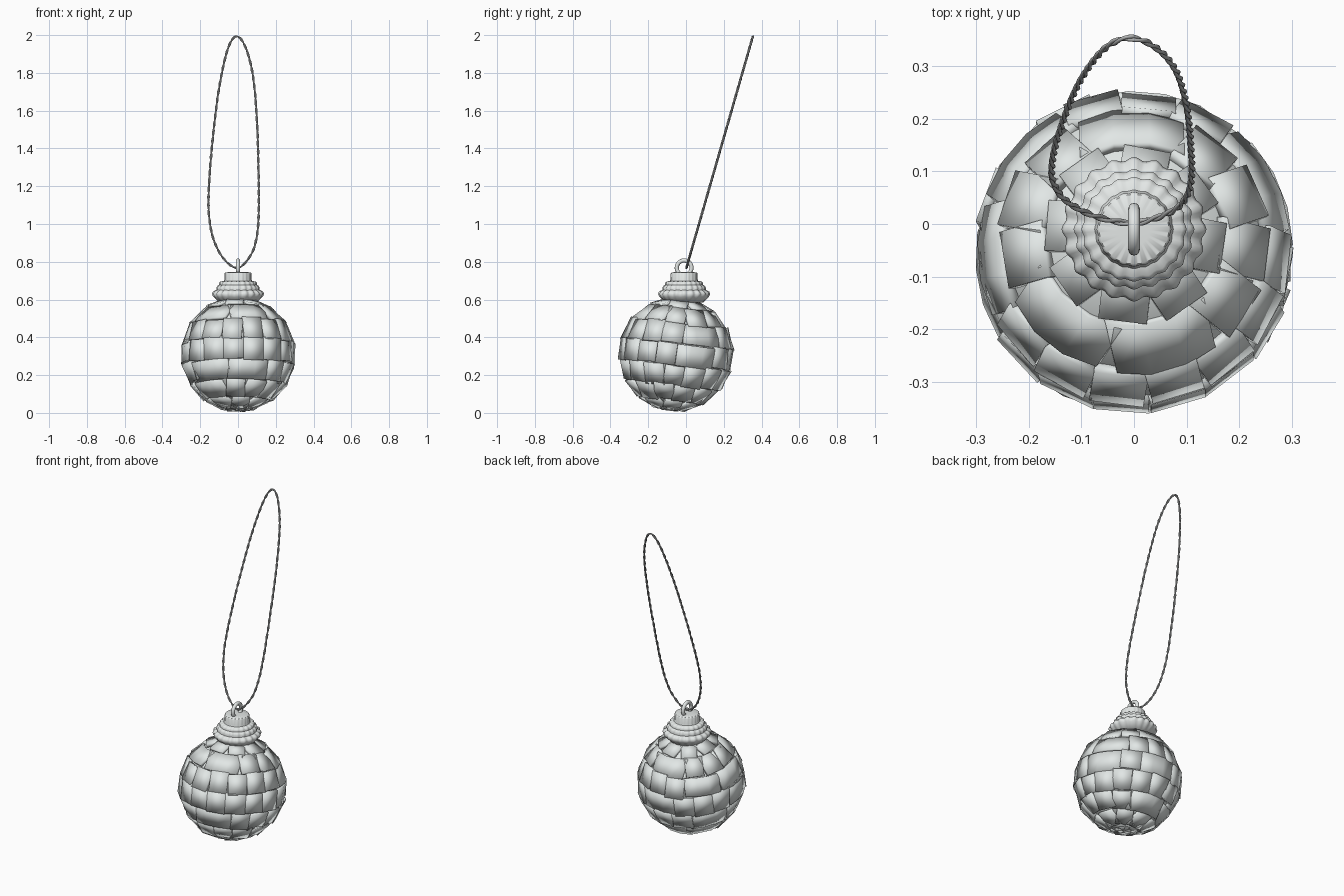
import bpy, bmesh, math, random
from mathutils import Vector, Matrix

if "Cube" in bpy.data.objects:
    bpy.data.objects.remove(bpy.data.objects["Cube"])

random.seed(7)

def material(name, col):
    m = bpy.data.materials.new(name)
    m.diffuse_color = (*col, 1)
    m.use_nodes = True
    m.node_tree.nodes["Principled BSDF"].inputs["Base Color"].default_value = m.diffuse_color
    return m

SILVER = material("mirror silver", (0.76, 0.80, 0.79))
CAP = material("cap silver", (0.77, 0.80, 0.79))
CORD = material("cord grey", (0.45, 0.46, 0.46))

def finish(name, bm, mat, angle=40):
    bmesh.ops.recalc_face_normals(bm, faces=bm.faces)
    me = bpy.data.meshes.new(name)
    bm.to_mesh(me)
    bm.free()
    ob = bpy.data.objects.new(name, me)
    bpy.context.collection.objects.link(ob)
    me.materials.append(mat)
    bpy.ops.object.select_all(action='DESELECT')
    ob.select_set(True)
    bpy.context.view_layer.objects.active = ob
    bpy.ops.object.shade_smooth_by_angle(angle=math.radians(angle))
    return ob

def grid_tube(bm, rings, closed_path=False):
    """Skin a list of vertex rings."""
    vs = [[bm.verts.new(p) for p in r] for r in rings]
    n, k = len(vs), len(vs[0])
    for i in range(n if closed_path else n - 1):
        a, b = vs[i], vs[(i + 1) % n]
        for j in range(k):
            bm.faces.new((a[j], a[(j + 1) % k], b[(j + 1) % k], b[j]))
    return vs

# Ball core, leaning back slightly
R = 0.298
C = Vector((0, -0.053, 0.311))
TILT = Matrix.Translation(C) @ Matrix.Rotation(math.radians(-7), 4, 'X')
bm = bmesh.new()
bmesh.ops.create_uvsphere(bm, u_segments=40, v_segments=24, radius=R - 0.011, matrix=TILT)
finish("ball_core", bm, SILVER)

# Mirror tiles: rows of flat or bent plates, each a little crooked
def tile(bm, lat, lon, half_h, half_w, tip, yaw):
    segs = 1 if half_w < 0.068 else 3
    cols = []
    for i in range(segs + 1):
        u = (2 * i / segs - 1) * half_w
        a = u / (R * math.cos(lat)) if segs > 1 else 0
        rr = R * math.cos(lat)
        col = []
        for v, d in ((-half_h, 0), (half_h, 0), (half_h, -0.02), (-half_h, -0.02)):
            if segs > 1:  # bend around the ball axis
                p = Vector((R + d - rr * (1 - math.cos(a)) * math.cos(lat) + tip * v, rr * math.sin(a),
                            v + rr * (1 - math.cos(a)) * math.sin(lat)))
            else:
                p = Vector((R + d + tip * v, u, v))
            col.append(p)
        cols.append(col)
    pivot = Vector((R, 0, 0))
    rot = (Matrix.Rotation(lon, 4, 'Z') @ Matrix.Rotation(-lat, 4, 'Y')
           @ Matrix.Translation(pivot) @ Matrix.Rotation(yaw, 4, 'X') @ Matrix.Translation(-pivot))
    vs = grid_tube(bm, [[TILT @ rot @ p for p in r] for r in cols])
    bm.faces.new(vs[0])
    bm.faces.new(vs[-1][::-1])

bm = bmesh.new()
for lat_deg, count in ((66, 8), (44, 13), (22, 16), (0, 17), (-22, 16), (-44, 13), (-66, 8)):
    lat = math.radians(lat_deg)
    step = math.tau / count
    i, start = 0, random.random() * step
    while i < count:
        span = 2 if abs(lat_deg) < 50 and i < count - 1 and random.random() < 0.25 else 1
        lon = start + (i + span / 2) * step
        half_w = 0.5 * span * step * R * math.cos(lat) * random.uniform(0.94, 1.06)
        tile(bm, lat + random.uniform(-0.025, 0.025), lon, random.uniform(0.052, 0.060),
             half_w, random.uniform(-0.08, 0.08), random.uniform(-0.06, 0.06))
        i += span
# plates closing the bottom
for k in range(3):
    tile(bm, math.radians(-83), k * math.tau / 3, 0.045, 0.045, 0, 0.1)
finish("mirror_tiles", bm, SILVER, 180)

# Crimped cap: lathe profile (radius, z, ripple amount)
profile = [(0.100, 0.585, 0.002), (0.128, 0.614, 0.004), (0.134, 0.628, 0.004), (0.129, 0.640, 0.004),
           (0.112, 0.650, 0.003), (0.112, 0.662, 0.003), (0.106, 0.672, 0.003), (0.098, 0.677, 0.002),
           (0.098, 0.688, 0.002), (0.090, 0.695, 0.002), (0.074, 0.698, 0.001), (0.071, 0.706, 0.001),
           (0.070, 0.738, 0.001), (0.066, 0.744, 0), (0.03, 0.746, 0)]
N = 100
bm = bmesh.new()
rings = []
for r, z, amp in profile:
    ring = []
    for j in range(N):
        t = math.tau * j / N
        w = math.cos(20 * t)
        ring.append(((r + amp * w) * math.cos(t), -0.010 + (r + amp * w) * math.sin(t), z + amp * 0.5 * w))
    rings.append(ring)
vs = grid_tube(bm, rings)
bm.faces.new(vs[-1])
bm.faces.new(vs[0][::-1])
finish("cap", bm, CAP, 50)

# Wire ring in the cap
bm = bmesh.new()
rings = []
for i in range(40):
    t = math.tau * i / 40
    d = Vector((0, math.cos(t), math.sin(t)))
    rings.append([Vector((0, -0.010, 0.768)) + d * (0.039 + 0.011 * math.cos(s)) + Vector((0.011 * math.sin(s), 0, 0))
                  for s in (math.tau * k / 12 for k in range(12))])
grid_tube(bm, rings, True)
finish("hanging_ring", bm, CAP, 60)

# Cord loop: two twisted strands along a smooth closed path in a leaning plane
path = [(0, 0.768), (-0.075, 0.815), (-0.13, 0.92), (-0.154, 1.05), (-0.154, 1.2), (-0.137, 1.42),
        (-0.108, 1.67), (-0.075, 1.85), (-0.043, 1.955), (-0.01, 1.993), (0.025, 1.965), (0.06, 1.875),
        (0.085, 1.74), (0.101, 1.53), (0.108, 1.3), (0.110, 1.08), (0.10, 0.94), (0.07, 0.84)]
pts = [Vector((x, (z - 0.768) / 1.222 * 0.351 + 0.002, z)) for x, z in path]
M = len(pts)
def spline(k, t):
    a, b, c, d = (pts[(k + o) % M] for o in (-1, 0, 1, 2))
    return 0.5 * (2 * b + (c - a) * t + (2 * a - 5 * b + 4 * c - d) * t * t + (3 * b - a - 3 * c + d) * t ** 3)
dense = [spline(k, s / 40) for k in range(M) for s in range(40)]
length = [0.0]
for i in range(len(dense)):
    length.append(length[-1] + (dense[(i + 1) % len(dense)] - dense[i]).length)
total = length[-1]
STEPS, TURNS = 500, 30
line, j = [], 0
for i in range(STEPS):
    s = total * i / STEPS
    while length[j + 1] < s:
        j += 1
    f = (s - length[j]) / (length[j + 1] - length[j])
    line.append(dense[j].lerp(dense[(j + 1) % len(dense)], f))
normal = Vector((0, 1.222, -0.351)).normalized()
bm = bmesh.new()
for strand in range(2):
    rings = []
    for i, p in enumerate(line):
        tan = (line[(i + 1) % STEPS] - line[i - 1]).normalized()
        side = tan.cross(normal).normalized()
        ph = math.tau * TURNS * i / STEPS + math.pi * strand
        c = p + (side * math.cos(ph) + normal * math.sin(ph)) * 0.0032
        rings.append([c + (side * math.cos(q) + normal * math.sin(q)) * 0.0038
                      for q in (math.tau * k / 8 for k in range(8))])
    grid_tube(bm, rings, True)
finish("cord_loop", bm, CORD, 60)
